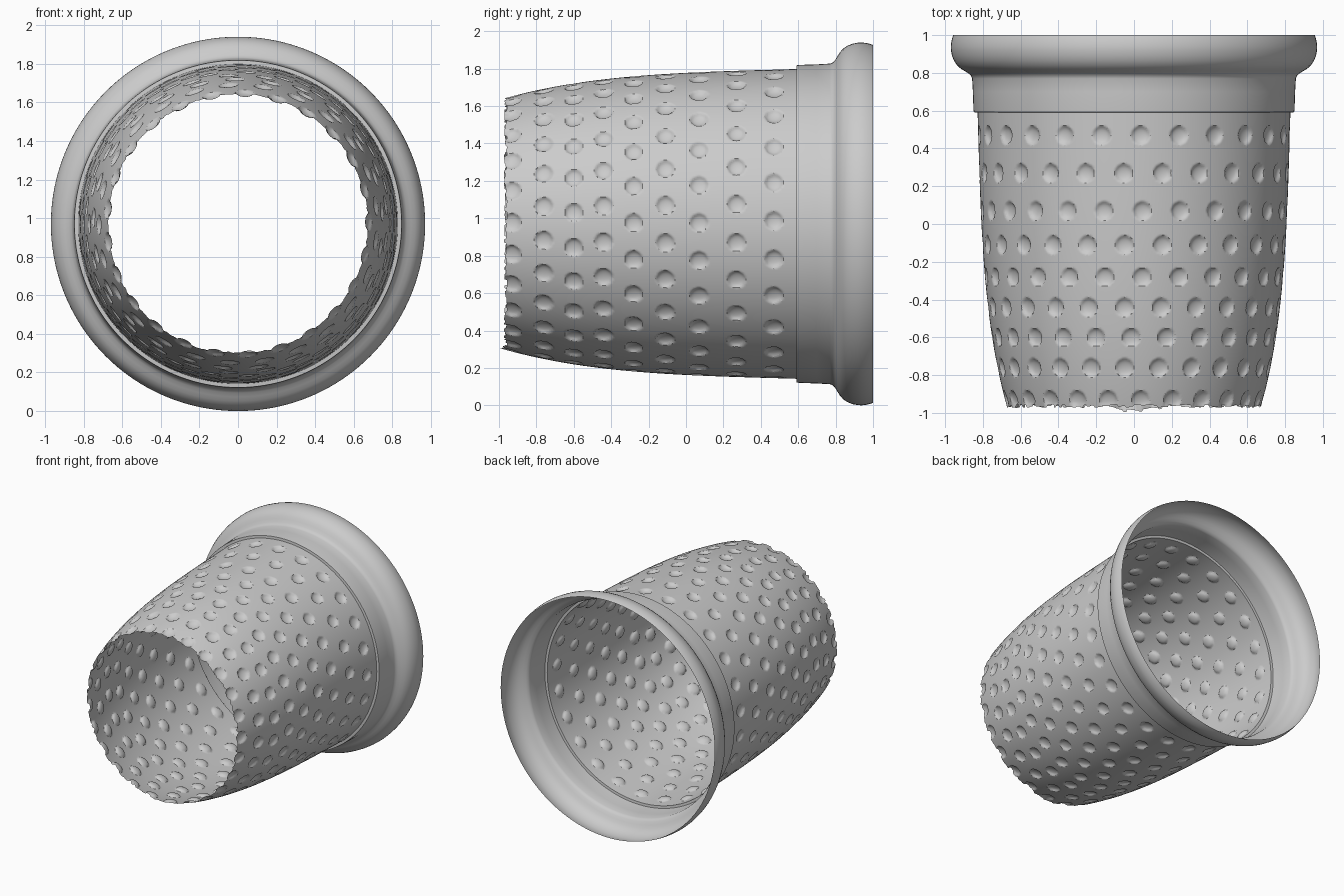
import bpy, math, random

if "Cube" in bpy.data.objects:
    bpy.data.objects.remove(bpy.data.objects["Cube"])

random.seed(4)
CZ = 0.97            # height of the horizontal axis
PER_ROW = 25         # dimples in each ring
DIMPLE_R, DIMPLE_D = 0.047, 0.02
# (y position, angular offset) of each dimple ring
RINGS = [(0.47, .042), (0.27, -.067), (0.07, .055), (-0.11, -.062), (-0.28, .055),
         (-0.44, -.065), (-0.60, -.02), (-0.76, -.068), (-0.93, .05)]


def wall_radius(y):
    t = max(0.0, (0.59 - y) / 1.59)
    return 0.828 - 0.045 * t - 0.12 * t ** 3.5


def dent(y, a):
    """Depth of the dimple at this point of the wall."""
    ry, off = min(RINGS, key=lambda ring: abs(ring[0] - y))
    if abs(ry - y) > DIMPLE_R:
        return 0.0
    step = math.tau / PER_ROW
    da = (a - off + step / 2) % step - step / 2
    d2 = ((da * wall_radius(y)) ** 2 + (y - ry) ** 2) / DIMPLE_R ** 2
    return DIMPLE_D * math.sqrt(1 - d2) if d2 < 1 else 0.0


def lathe(name, rows, segs, point):
    """Skin rows x segs of points (radius, y) around the y axis, open at both ends."""
    verts, faces = [], []
    for j in range(rows):
        for i in range(segs):
            a = math.tau * i / segs
            r, y = point(j, i, a)
            verts.append((r * math.sin(a), y, CZ + r * math.cos(a)))
    for j in range(rows - 1):
        for i in range(segs):
            k = (i + 1) % segs
            faces.append((j * segs + i, j * segs + k, (j + 1) * segs + k, (j + 1) * segs + i))
    mesh = bpy.data.meshes.new(name)
    mesh.from_pydata(verts, [], faces)
    ob = bpy.data.objects.new(name, mesh)
    bpy.context.collection.objects.link(ob)
    bpy.context.view_layer.objects.active = ob
    ob.select_set(True)
    bpy.ops.object.shade_smooth_by_angle(angle=math.radians(35))
    ob.select_set(False)
    return ob


# Dimpled wall with a ragged, torn narrow end
SEGS, ROWS = 600, 180
torn = []
for i in range(SEGS):
    a = math.tau * i / SEGS
    if i % 3 == 0:
        chip = random.uniform(0, 0.018)
    tongue = 0.025 * max(0.0, 1 - (abs(a - math.pi) / 0.25) ** 2)
    torn.append(-0.955 - chip - tongue)


def wall_point(j, i, a):
    y = torn[i] if j == 0 else -0.95 + 1.54 * (j - 1) / (ROWS - 2)
    return wall_radius(y) - dent(y, a), y


lathe("dimpled_wall", ROWS, SEGS, wall_point)

# Stepped collar and rounded flared rim
RIM = [(.828, .59), (.848, .592), (.850, .605), (.853, .70), (.857, .77), (.863, .785),
       (.876, .797), (.897, .81), (.918, .823), (.937, .84), (.953, .864), (.964, .892),
       (.969, .92), (.970, .94), (.967, .965), (.962, .985), (.957, 1.0)]
lathe("collar_and_rim", len(RIM), 160, lambda j, i, a: RIM[j])
